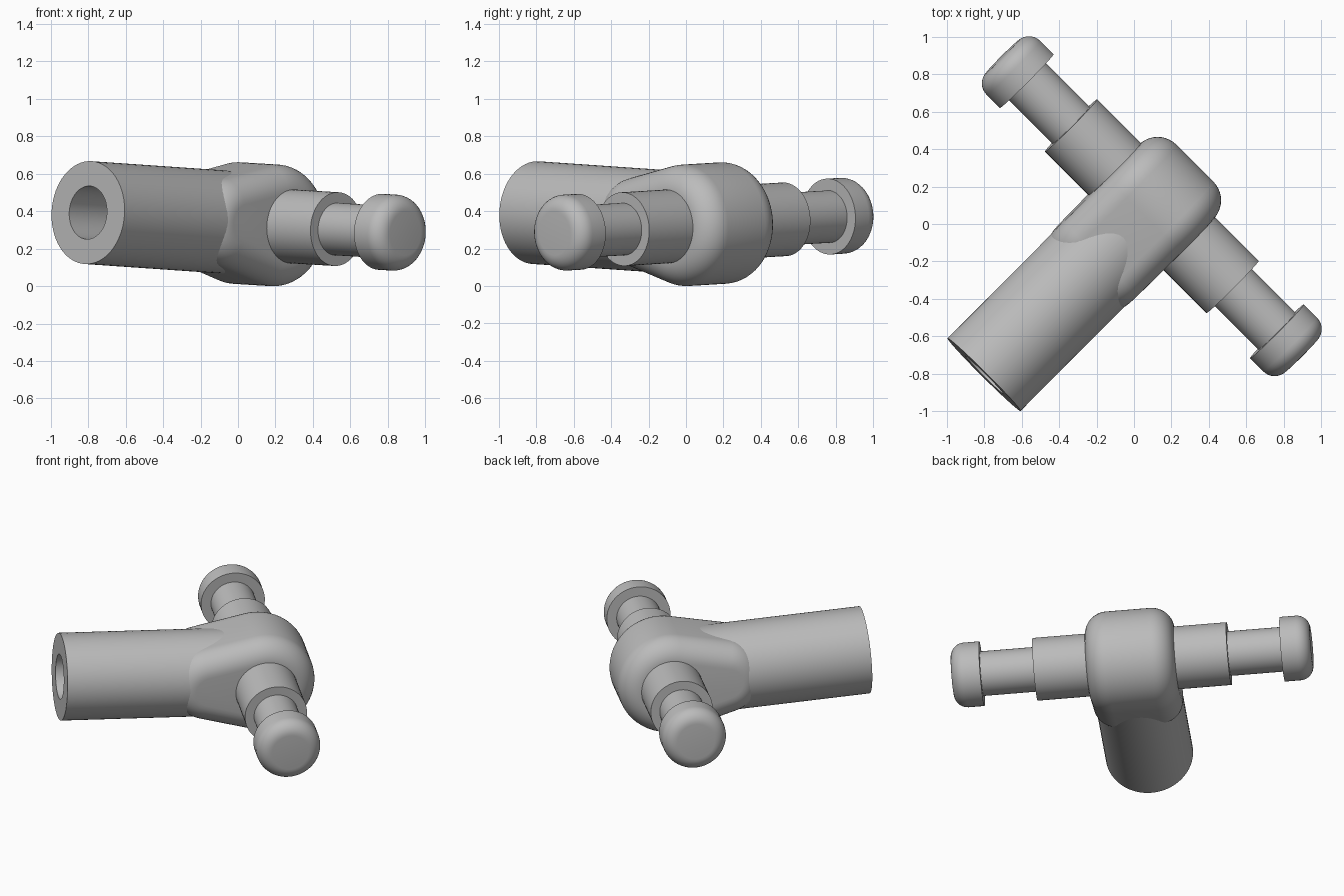
import bpy, bmesh
from math import sin, cos, pi, acos, radians
from mathutils import Matrix, Vector

cube = bpy.data.objects.get("Cube")
if cube:
    bpy.data.objects.remove(cube, do_unlink=True)

GREY = (0.5, 0.5, 0.5, 1.0)
mat = bpy.data.materials.new("plain grey")
mat.use_nodes = True
mat.diffuse_color = GREY
mat.node_tree.nodes["Principled BSDF"].inputs["Base Color"].default_value = GREY

# Tilted frame: local x runs along the cross arms, local y away from the tube mouth
arm_dir = Vector((1, -1, -0.061)).normalized()
up = arm_dir.cross(Vector((1, 1, -0.069))).normalized()
back_dir = up.cross(arm_dir)
FRAME = Matrix((arm_dir, back_dir, up)).transposed().to_4x4()
FRAME.translation = (0.095, 0.095, 0.33)
SIDES = 64


def loft(name, rings):
    """Skin a list of equal rings and cap both ends."""
    bm = bmesh.new()
    loops = [[bm.verts.new(FRAME @ Vector(p)) for p in ring] for ring in rings]
    n = len(loops[0])
    for a, b in zip(loops, loops[1:]):
        for i in range(n):
            j = (i + 1) % n
            bm.faces.new((a[i], a[j], b[j], b[i]))
    bm.faces.new(loops[0])
    bm.faces.new(loops[-1])
    bmesh.ops.recalc_face_normals(bm, faces=bm.faces)
    mesh = bpy.data.meshes.new(name)
    bm.to_mesh(mesh)
    bm.free()
    mesh.materials.append(mat)
    mesh.shade_smooth()
    mesh.set_sharp_from_angle(angle=radians(35))
    obj = bpy.data.objects.new(name, mesh)
    bpy.context.collection.objects.link(obj)
    return obj


def circle(axis, pos, r):
    angles = [2 * pi * i / SIDES for i in range(SIDES)]
    if axis == "x":
        return [(pos, r * cos(a), r * sin(a)) for a in angles]
    return [(r * cos(a), pos, r * sin(a)) for a in angles]


def turned(name, axis, profile):
    return loft(name, [circle(axis, p, r) for p, r in profile])


def fillet(f, steps=8):
    """(inset along axis, inset from outline) pairs round a quarter circle."""
    return [(f - f * sin(t), f - f * cos(t))
            for t in (pi / 2 * i / steps for i in range(steps + 1))]


# Hub: a round block tapering into the tube, with well rounded rims
HUB_R, NOSE_R, NOSE_Y, HUB_W = 0.325, 0.24, -0.35, 0.28
TANGENT = acos((HUB_R - NOSE_R) / -NOSE_Y)


def hub_ring(x, inset):
    pts = []
    for cy, r, a0, a1, n in ((NOSE_Y, NOSE_R, -TANGENT, TANGENT, 24),
                             (0, HUB_R, TANGENT, 2 * pi - TANGENT, 40)):
        for i in range(n + 1):
            a = a0 + (a1 - a0) * i / n
            pts.append((x, cy - (r - inset) * cos(a), (r - inset) * sin(a)))
    return pts


rim = [(HUB_W - dx, inset) for dx, inset in fillet(0.14, 10)]
loft("hub", [hub_ring(-x, d) for x, d in reversed(rim)]
     + [hub_ring(x, d) for x, d in rim])

# Socket tube with a bore in its open end
MOUTH, TUBE_R, BORE_R, BORE_END = -1.27, 0.275, 0.142, -0.5
turned("socket_tube", "y", [(0, TUBE_R), (MOUTH, TUBE_R),
                            (MOUTH, BORE_R), (BORE_END, BORE_R)])

# Matching cross arms: collar, neck and rounded end cap
CAP_IN, CAP_OUT, CAP_R = 0.945, 1.13, 0.203
for label, side in (("left", 1), ("right", -1)):
    turned(label + "_collar", "x", [(0.1 * side, 0.197), (0.61 * side, 0.197)])
    turned(label + "_neck", "x", [(0.5 * side, 0.14), (1.0 * side, 0.14)])
    turned(label + "_end_cap", "x", [(CAP_IN * side, CAP_R)]
           + [(side * (CAP_OUT - dx), CAP_R - d) for dx, d in fillet(0.085)])
